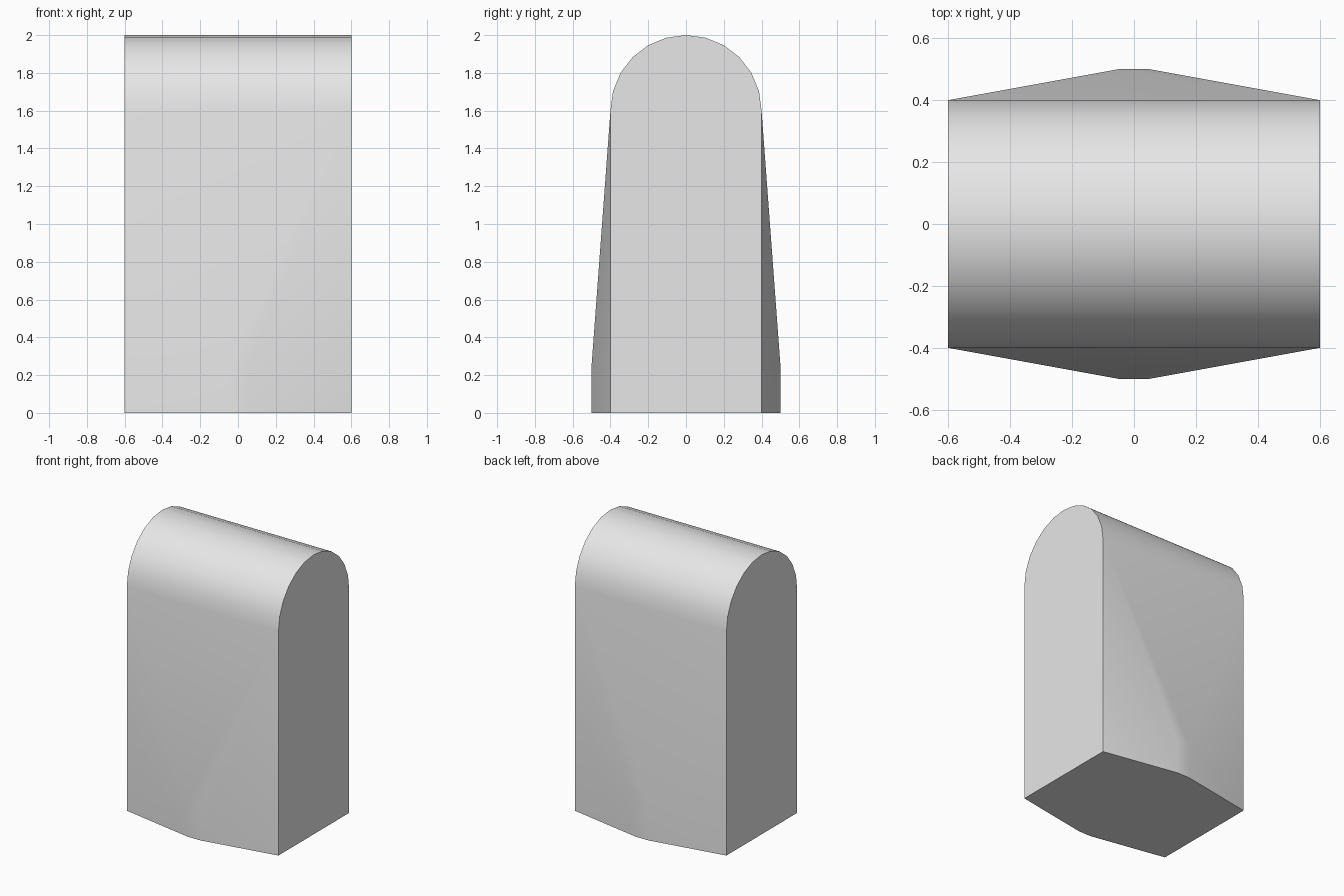
import bpy
import bmesh
from math import cos, sin, pi

cube = bpy.data.objects.get("Cube")
if cube:
    bpy.data.objects.remove(cube, do_unlink=True)

HALF_W, HALF_D, SPRING = 0.6, 0.4, 1.6      # arched slab
RIDGE_W, RIDGE_D, RIDGE_H = 0.05, 0.5, 0.25  # bulge on front and back
STEPS = 12

# Material
grey = bpy.data.materials.new("light grey")
grey.use_nodes = True
colour = (0.8, 0.8, 0.8, 1)
grey.diffuse_color = colour
grey.node_tree.nodes["Principled BSDF"].inputs["Base Color"].default_value = colour

bm = bmesh.new()


def end_outline(x):
    """Arched end outline, from front foot over the top to back foot."""
    arch = [(-HALF_D * cos(pi * i / STEPS), SPRING + HALF_D * sin(pi * i / STEPS))
            for i in range(STEPS + 1)]
    return [bm.verts.new((x, y, z))
            for y, z in [(-HALF_D, 0)] + arch + [(HALF_D, 0)]]


# Flat arched ends and the rounded top between them
right, left = end_outline(-HALF_W), end_outline(HALF_W)
bm.faces.new(right)
bm.faces.new(left)
for i in range(1, STEPS + 1):
    bm.faces.new((right[i], right[i + 1], left[i + 1], left[i]))

# Bulging front and back walls: a narrow foot ridge fading into the arch
feet = []
for side, foot, top in ((-1, 0, 1), (1, -1, -2)):
    low = [bm.verts.new((x, side * RIDGE_D, 0)) for x in (-RIDGE_W, RIDGE_W)]
    high = [bm.verts.new((x, side * RIDGE_D, RIDGE_H)) for x in (-RIDGE_W, RIDGE_W)]
    bm.faces.new((low[0], low[1], high[1], high[0]))
    bm.faces.new((right[foot], low[0], high[0], right[top]))
    bm.faces.new((low[1], left[foot], left[top], high[1]))
    bm.faces.new((high[0], high[1], left[top], right[top]))
    feet.append([right[foot], *low, left[foot]])

# Flat underside
bm.faces.new(feet[0] + feet[1][::-1])
bmesh.ops.recalc_face_normals(bm, faces=bm.faces)

mesh = bpy.data.meshes.new("arched_block")
bm.to_mesh(mesh)
bm.free()
mesh.materials.append(grey)
block = bpy.data.objects.new("arched_block", mesh)
bpy.context.collection.objects.link(block)

# Smooth arch and bulge, sharp ends and base
bpy.ops.object.select_all(action='DESELECT')
block.select_set(True)
bpy.context.view_layer.objects.active = block
bpy.ops.object.shade_smooth_by_angle(angle=pi / 6)
